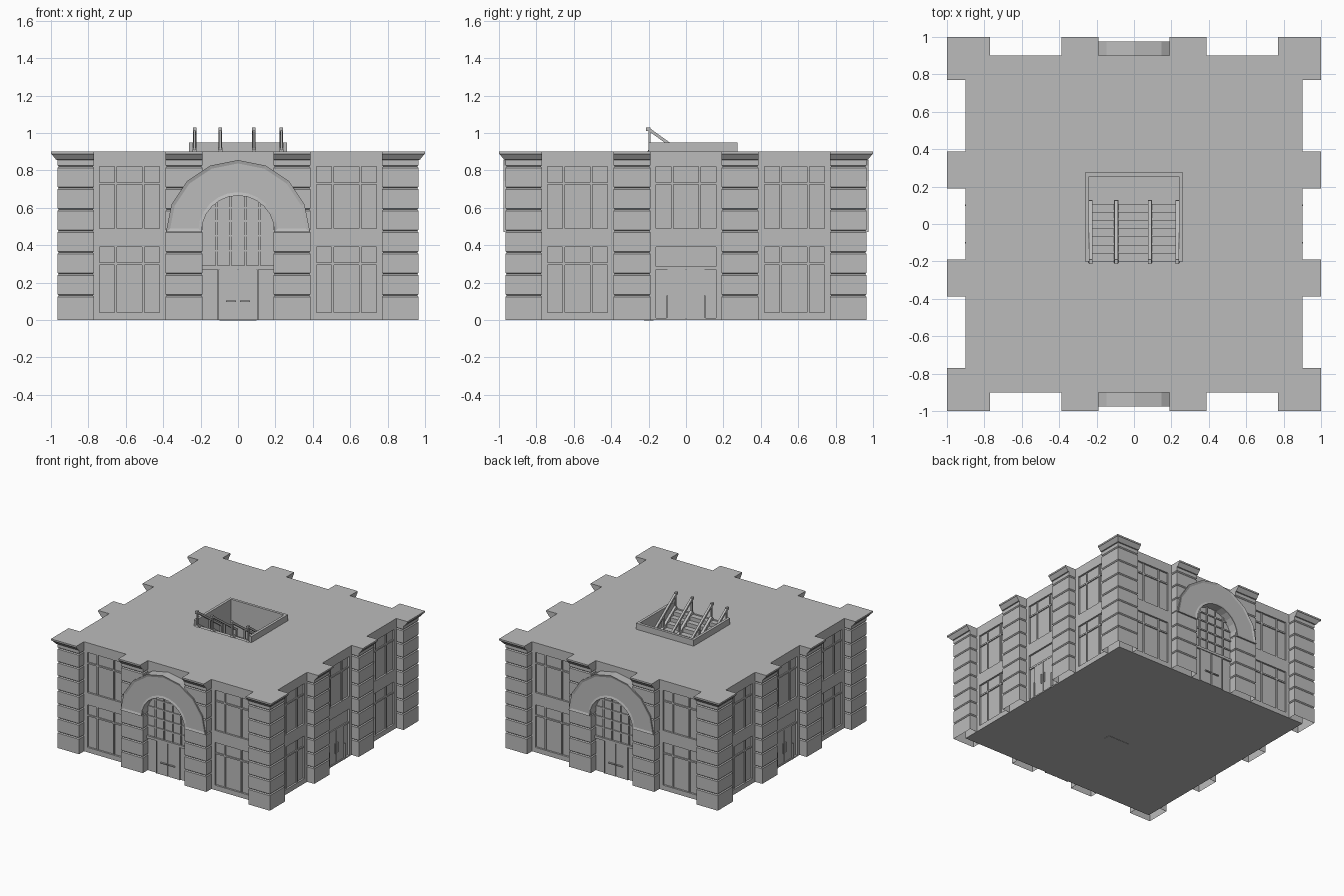
import bpy, bmesh, math
from mathutils import Matrix, Vector

cube = bpy.data.objects.get("Cube")
if cube:
    bpy.data.objects.remove(cube, do_unlink=True)

stone = bpy.data.materials.new("grey_stone")
stone.use_nodes = True
GREY = (0.5, 0.5, 0.5, 1)
stone.diffuse_color = GREY
stone.node_tree.nodes["Principled BSDF"].inputs["Base Color"].default_value = GREY


def finish(name, bm):
    bmesh.ops.recalc_face_normals(bm, faces=bm.faces)
    mesh = bpy.data.meshes.new(name)
    bm.to_mesh(mesh)
    bm.free()
    mesh.materials.append(stone)
    ob = bpy.data.objects.new(name, mesh)
    bpy.context.collection.objects.link(ob)
    return ob


def turn(k):
    return Matrix.Rotation(k * math.pi / 2, 4, 'Z')


def add_box(bm, x, y, z, m=Matrix()):
    """Box spanning the (low, high) pairs x, y, z."""
    size = Matrix.Diagonal((x[1] - x[0], y[1] - y[0], z[1] - z[0], 1))
    mid = Matrix.Translation((sum(x) / 2, sum(y) / 2, sum(z) / 2))
    bmesh.ops.create_cube(bm, size=1, matrix=m @ mid @ size)


def add_bar(bm, a, b, width, height):
    """Straight bar from a to b in a plane of constant x."""
    a, b = Vector(a), Vector(b)
    d = b - a
    tilt = Matrix.Rotation(math.atan2(d.z, d.y), 4, 'X')
    bmesh.ops.create_cube(bm, size=1, matrix=Matrix.Translation((a + b) / 2) @ tilt
                          @ Matrix.Diagonal((width, d.length, height, 1)))


WALL, TOP, PIER = 0.9, 0.9, 0.965
WELL = 0.66
UPPER, LOWER = (0.49, 0.82), (0.04, 0.39)
BAYS = [(-0.74, -0.42), (0.42, 0.74)]

# Main block, with shallow window recesses and the stairwell cut out
bm = bmesh.new()
add_box(bm, (-WALL, WALL), (-WALL, WALL), (0, TOP))
block = finish("main_block", bm)

cut = bmesh.new()
for k in range(4):
    for bay in BAYS:
        for level in (UPPER, LOWER):
            add_box(cut, bay, (-0.95, -0.885), level, turn(k))
    if k % 2:
        add_box(cut, (-0.16, 0.16), (-0.95, -0.885), UPPER, turn(k))
        add_box(cut, (-0.16, 0.16), (-0.95, -0.885), (0.01, 0.39), turn(k))
add_box(cut, (-0.242, 0.242), (-0.2, 0.255), (WELL, 1.1))
cutter = finish("recess_cutter", cut)
cutter.hide_render = True
mod = block.modifiers.new("recesses", 'BOOLEAN')
mod.object, mod.operation, mod.solver = cutter, 'DIFFERENCE', 'EXACT'
bpy.context.view_layer.objects.active = block
bpy.ops.object.modifier_apply(modifier=mod.name)
bpy.data.objects.remove(cutter, do_unlink=True)

# Window bars: one transom and two mullions in each recess
bm = bmesh.new()
for k in range(4):
    windows = [(b, l) for b in BAYS for l in (UPPER, LOWER)]
    if k % 2:
        windows.append(((-0.16, 0.16), UPPER))
    for (x0, x1), (z0, z1) in windows:
        transom = z1 - 0.09
        add_box(bm, (x0, x1), (-0.894, -0.88), (transom - 0.006, transom + 0.006), turn(k))
        for t in (0.27, 0.73):
            x = x0 + t * (x1 - x0)
            add_box(bm, (x - 0.006, x + 0.006), (-0.894, -0.88), (z0, z1), turn(k))
finish("window_bars", bm)

# Side doors, with a lintel, jambs and handles
bm = bmesh.new()
for k in (1, 3):
    m = turn(k)
    add_box(bm, (-0.16, 0.16), (-0.894, -0.88), (0.27, 0.285), m)
    for s in (-1, 1):
        x = sorted((s * 0.004, s * 0.1))
        add_box(bm, x, (-0.892, -0.88), (0.01, 0.27), m)
        add_box(bm, (s * 0.1 - 0.003, s * 0.1 + 0.003), (-0.904, -0.88), (0, 0.13), m)
        add_box(bm, (s * 0.018 - 0.004, s * 0.018 + 0.004), (-0.9, -0.88), (0.09, 0.17), m)
finish("side_doors", bm)

# Arched window grid with double doors
bm = bmesh.new()
for k in (0, 2):
    m = turn(k)
    for x in (-0.115, -0.04, 0.04, 0.115):
        add_box(bm, (x - 0.005, x + 0.005), (-0.91, -0.89), (0.29, 0.68), m)
    for z in (0.37, 0.45, 0.53, 0.6):
        add_box(bm, (-0.19, 0.19), (-0.908, -0.89), (z - 0.005, z + 0.005), m)
    add_box(bm, (-0.19, 0.19), (-0.915, -0.89), (0.27, 0.29), m)
    for s in (-1, 1):
        add_box(bm, sorted((s * 0.004, s * 0.1)), (-0.908, -0.89), (0, 0.27), m)
        add_box(bm, sorted((s * 0.01, s * 0.065)), (-0.92, -0.89), (0.096, 0.104), m)
        add_box(bm, (s * 0.105 - 0.004, s * 0.105 + 0.004), (-0.912, -0.89), (0, 0.27), m)
finish("arched_windows", bm)

# Rusticated piers: stacked rectangular rings with grooves and a flared cap
RINGS = [(0, 0)]
for i in range(1, 8):
    z = 0.015 + i * 0.115
    RINGS += [(z - 0.007, 0), (z, -0.007), (z + 0.007, 0)]
RINGS += [(0.855, 0), (0.857, 0.008), (0.885, 0.03), (0.887, 0.035), (TOP, 0.035)]


def add_pier(bm, x0, x1, m, corner):
    rows = []
    for z, out in RINGS:
        side = min(out, 0)
        right = x1 + (out if corner else side)
        pts = [(x0 - side, -PIER - out), (right, -PIER - out),
               (right, -0.77 + side if corner else -0.89),
               (x0 - side, -0.77 + side if corner else -0.89)]
        rows.append([bm.verts.new(m @ Vector((x, y, z))) for x, y in pts])
    for a, b in zip(rows, rows[1:]):
        for i in range(4):
            j = (i + 1) % 4
            bm.faces.new((a[i], a[j], b[j], b[i]))
    bm.faces.new(rows[-1])


for name, x0, x1, corner in (("corner_piers", 0.77, PIER, True),
                             ("inner_piers_left", 0.19, 0.388, False),
                             ("inner_piers_right", -0.388, -0.19, False)):
    bm = bmesh.new()
    for k in range(4):
        add_pier(bm, x0, x1, turn(k), corner)
    finish(name, bm)

# Arches over the front and back entrances, with a sunken face panel
bm = bmesh.new()
for k in (0, 2):
    def arc(r, n):
        return [(r * math.cos(math.pi * i / n), 0.47 + r * math.sin(math.pi * i / n))
                for i in range(n + 1)]
    outline = arc(0.385, 8) + arc(0.195, 12)[::-1]
    face = bm.faces.new([bm.verts.new(turn(k) @ Vector((x, -0.89, z))) for x, z in outline])
    out = bmesh.ops.extrude_face_region(bm, geom=[face])["geom"]
    verts = [g for g in out if isinstance(g, bmesh.types.BMVert)]
    bmesh.ops.translate(bm, verts=verts, vec=turn(k) @ Vector((0, -0.085, 0)))
    front = [g for g in out if isinstance(g, bmesh.types.BMFace)]
    bm.normal_update()
    bmesh.ops.recalc_face_normals(bm, faces=bm.faces)
    bmesh.ops.inset_region(bm, faces=front, thickness=0.018, depth=-0.006, use_even_offset=True)
finish("entrance_arches", bm)

# Parapet around three sides of the stairwell
bm = bmesh.new()
for s in (-1, 1):
    add_box(bm, sorted((s * 0.24, s * 0.262)), (-0.2, 0.275), (0.88, 0.95))
add_box(bm, (-0.262, 0.262), (0.253, 0.275), (0.88, 0.95))
finish("stairwell_parapet", bm)

# Stair steps, descending towards the back
bm = bmesh.new()
for i in range(7):
    y = -0.2 + i * 0.044
    add_box(bm, (-0.24, 0.24), (y, y + 0.044), (WELL - 0.01, 0.89 - i * 0.032))
finish("stair_steps", bm)

# Sloping handrails with posts and stringers
bm = bmesh.new()
for x in (-0.232, -0.095, 0.085, 0.232):
    add_bar(bm, (x, -0.2, 1.02), (x, 0.12, 0.79), 0.018, 0.016)
    add_bar(bm, (x, -0.2, 0.91), (x, 0.12, 0.68), 0.022, 0.03)
    add_box(bm, (x - 0.009, x + 0.009), (-0.215, -0.19), (1.01, 1.03))
    for y in (-0.195, -0.035, 0.115):
        z = 0.876 - 0.72 * (y + 0.155)
        add_box(bm, (x - 0.006, x + 0.006), (y - 0.006, y + 0.006), (z - 0.02, z + 0.115))
finish("handrails", bm)

# Small plate on the underside
bm = bmesh.new()
add_box(bm, (-0.1, 0.1), (-0.225, -0.175), (-0.002, 0.002))
finish("underside_plate", bm)
